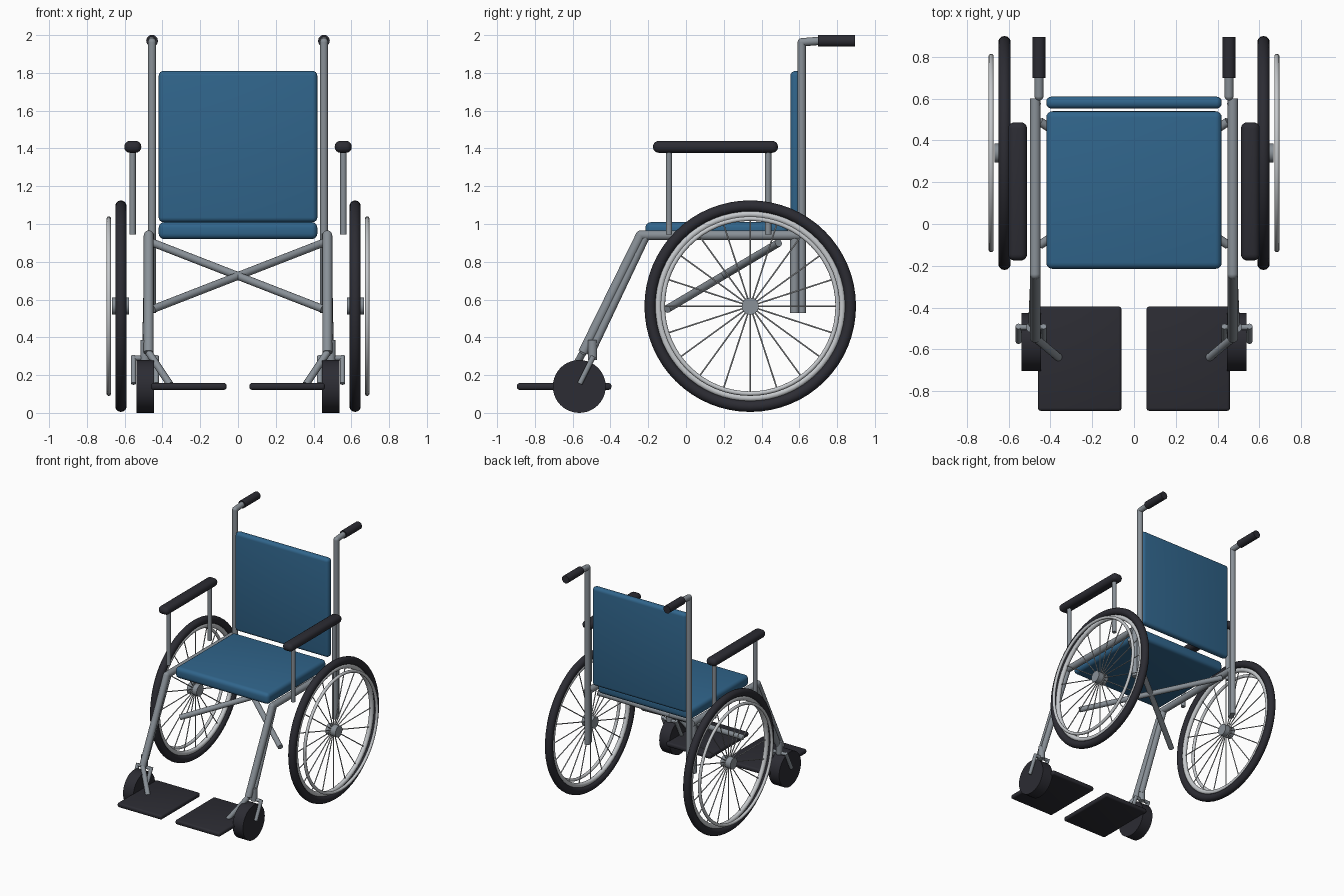
import bpy, bmesh, math
from mathutils import Vector, Matrix

if "Cube" in bpy.data.objects:
    bpy.data.objects.remove(bpy.data.objects["Cube"])


def material(name, rgb):
    m = bpy.data.materials.new(name)
    m.diffuse_color = (*rgb, 1)
    m.use_nodes = True
    m.node_tree.nodes["Principled BSDF"].inputs["Base Color"].default_value = m.diffuse_color
    return m


BLUE = material("blue_upholstery", (0.03, 0.13, 0.26))
BLACK = material("black_rubber", (0.025, 0.025, 0.033))
STEEL = material("grey_steel", (0.25, 0.28, 0.31))
SILVER = material("bright_silver", (0.56, 0.58, 0.60))


def finish(bm, name, mat):
    bmesh.ops.recalc_face_normals(bm, faces=bm.faces[:])
    me = bpy.data.meshes.new(name)
    bm.to_mesh(me)
    bm.free()
    me.materials.append(mat)
    ob = bpy.data.objects.new(name, me)
    bpy.context.collection.objects.link(ob)
    bpy.ops.object.select_all(action='DESELECT')
    ob.select_set(True)
    bpy.context.view_layer.objects.active = ob
    bpy.ops.object.shade_smooth_by_angle(angle=math.radians(40))
    return ob


def add_rod(bm, a, b, r, seg=20):
    a, b = Vector(a), Vector(b)
    rot = (b - a).to_track_quat('Z', 'Y').to_matrix().to_4x4()
    bmesh.ops.create_cone(bm, cap_ends=True, segments=seg, radius1=r, radius2=r,
                          depth=(b - a).length, matrix=Matrix.Translation((a + b) / 2) @ rot)


def tube(name, pts, r, mat, seg=20):
    """Straight rods through the points, with ball joints at the bends."""
    bm = bmesh.new()
    for a, b in zip(pts, pts[1:]):
        add_rod(bm, a, b, r, seg)
    for p in pts[1:-1]:
        bmesh.ops.create_uvsphere(bm, u_segments=seg, v_segments=10, radius=r,
                                  matrix=Matrix.Translation(p))
    return finish(bm, name, mat)


def cushion(name, lo, hi, bevel, mat, seg=4):
    lo, hi = Vector(lo), Vector(hi)
    bm = bmesh.new()
    bmesh.ops.create_cube(bm, size=1, matrix=Matrix.Translation((lo + hi) / 2)
                          @ Matrix.Diagonal((*(hi - lo), 1)))
    bmesh.ops.bevel(bm, geom=bm.edges[:], offset=bevel, segments=seg, profile=0.5,
                    affect='EDGES', clamp_overlap=True)
    return finish(bm, name, mat)


def ring(name, centre, major, minor, mat):
    bpy.ops.mesh.primitive_torus_add(location=centre, rotation=(0, math.pi / 2, 0),
                                     major_radius=major, minor_radius=minor,
                                     major_segments=64, minor_segments=14)
    ob = bpy.context.object
    ob.name = name
    ob.data.materials.append(mat)
    bpy.ops.object.shade_smooth()


# Upholstery
cushion("seat", (-0.42, -0.215, 0.92), (0.42, 0.54, 1.01), 0.03, BLUE)
cushion("backrest", (-0.42, 0.553, 1.01), (0.42, 0.61, 1.81), 0.025, BLUE)

for side, s in (("left", -1), ("right", 1)):
    # Frame
    tube(side + "_side_frame", [(s * .473, .60, .94), (s * .473, -.24, .94),
                                (s * .473, -.545, .32)], 0.026, STEEL)
    tube(side + "_caster_strut", [(s * .473, -.215, .93), (s * .485, -.49, .35)], 0.022, STEEL)
    tube(side + "_back_post", [(s * .455, .613, .53), (s * .455, .613, 1.962),
                               (s * .455, .71, 1.97)], 0.022, STEEL)
    tube(side + "_lower_post", [(s * .47, .575, .53), (s * .47, .575, .95)], 0.024, STEEL)
    tube(side + "_push_grip", [(s * .455, .70, 1.97), (s * .455, .895, 1.97)], 0.031, BLACK)
    tube(side + "_cross_brace", [(-s * .45, -.10, .55), (s * .45, .49, .90)], 0.021, STEEL)

    # Armrest
    cushion(side + "_armrest_pad", (s * .557 - .045, -.175, 1.377),
            (s * .557 + .045, .487, 1.44), 0.03, BLACK)
    for label, y in (("front", -.09), ("rear", .435)):
        tube(f"{side}_{label}_armrest_post", [(s * .558, y, .945), (s * .558, y, 1.39)],
             0.017, STEEL)

    # Drive wheel
    wy, wz = 0.34, 0.565
    ring(side + "_tyre", (s * .62, wy, wz), 0.53, 0.03, BLACK)
    ring(side + "_rim", (s * .62, wy, wz), 0.487, 0.018, SILVER)
    ring(side + "_hand_rim", (s * .684, wy, wz), 0.463, 0.012, SILVER)
    tube(side + "_hub", [(s * .578, wy, wz), (s * .667, wy, wz)], 0.045, STEEL, 28)
    bm = bmesh.new()
    for i in range(20):
        a = i * math.tau / 20
        c, d = math.cos(a), math.sin(a)
        add_rod(bm, (s * .62, wy + .03 * c, wz + .03 * d),
                (s * .62, wy + .485 * c, wz + .485 * d), 0.004, 6)
    finish(bm, side + "_spokes", SILVER)

    # Caster wheel with stem and fork
    tube(side + "_caster_wheel", [(s * .446, -.565, .14), (s * .538, -.565, .14)],
         0.14, BLACK, 40)
    tube(side + "_caster_stem", [(s * .492, -.495, .28), (s * .492, -.495, .385)], 0.025, STEEL)
    tube(side + "_fork_crown", [(s * .435, -.495, .29), (s * .553, -.495, .29)], 0.013, STEEL)
    for label, x in (("inner", .433), ("outer", .553)):
        tube(f"{side}_{label}_fork", [(s * x, -.49, .30), (s * x, -.562, .155)], 0.014, STEEL)

    # Footplate and hanger
    x0, x1 = sorted((s * .06, s * .46))
    cushion(side + "_footplate", (x0, -.895, .122), (x1, -.395, .158), 0.014, BLACK, 3)
    tube(side + "_footplate_hanger", [(s * .473, -.545, .32), (s * .36, -.64, .15)],
         0.019, STEEL)
